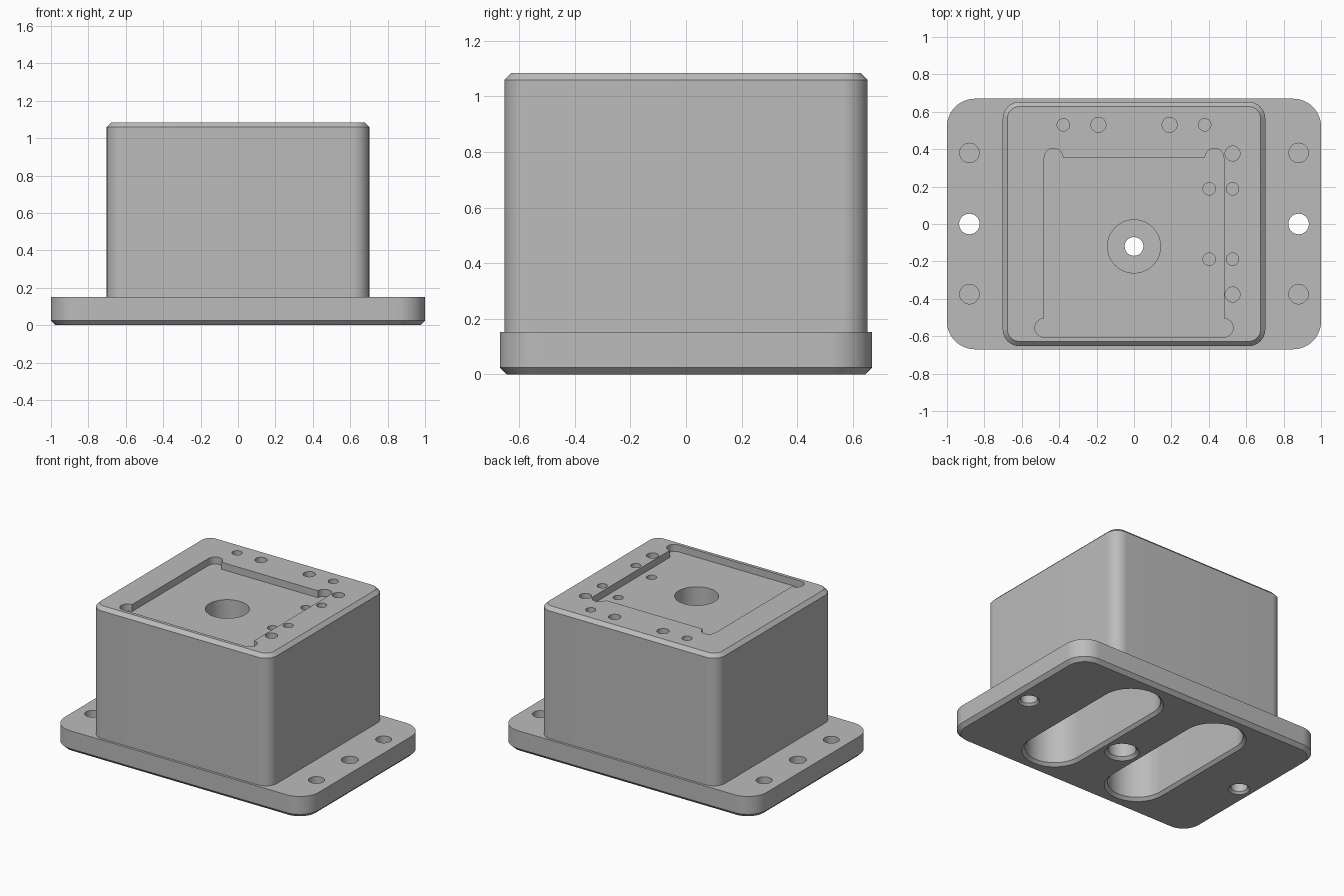
import bpy
import bmesh
from math import cos, sin, radians

if "Cube" in bpy.data.objects:
    bpy.data.objects.remove(bpy.data.objects["Cube"], do_unlink=True)

grey = bpy.data.materials.new("machined_grey")
grey.use_nodes = True
colour = (0.5, 0.5, 0.5, 1)
grey.diffuse_color = colour
grey.node_tree.nodes["Principled BSDF"].inputs["Base Color"].default_value = colour


def arc(cx, cy, r, start, end, steps=14):
    angles = [radians(start + (end - start) * i / steps) for i in range(steps + 1)]
    return [(cx + r * cos(a), cy + r * sin(a)) for a in angles]


def circle(cx, cy, r):
    return arc(cx, cy, r, 0, 360, 40)[:-1]


def rounded(hx, hy, r, cx=0):
    """Rounded rectangle outline from half sizes and corner radius."""
    pts = []
    for i, (sx, sy) in enumerate([(1, 1), (-1, 1), (-1, -1), (1, -1)]):
        pts += arc(cx + sx * (hx - r), sy * (hy - r), r, i * 90, i * 90 + 90)
    return pts


def loft(name, sections):
    """Closed solid through matching outlines at rising heights."""
    bm = bmesh.new()
    rings = [[bm.verts.new((x, y, z)) for x, y in pts] for z, pts in sections]
    n = len(rings[0])
    for low, high in zip(rings, rings[1:]):
        for i in range(n):
            j = (i + 1) % n
            bm.faces.new((low[i], low[j], high[j], high[i]))
    bm.faces.new(rings[0][::-1])
    bm.faces.new(rings[-1])
    bmesh.ops.remove_doubles(bm, verts=bm.verts[:], dist=1e-5)
    bmesh.ops.recalc_face_normals(bm, faces=bm.faces[:])
    mesh = bpy.data.meshes.new(name)
    bm.to_mesh(mesh)
    bm.free()
    mesh.materials.append(grey)
    obj = bpy.data.objects.new(name, mesh)
    bpy.context.collection.objects.link(obj)
    return obj


# Main body: chamfered flange stepping in to the chamfered block
BASE, TOP, C = 0.152, 1.085, 0.025
body = loft("housing", [
    (0, rounded(1 - C, 0.67 - C, 0.15 - C)),
    (C, rounded(1, 0.67, 0.15)),
    (BASE, rounded(1, 0.67, 0.15)),
    (BASE, rounded(0.702, 0.653, 0.09)),
    (TOP - C, rounded(0.702, 0.653, 0.09)),
    (TOP, rounded(0.702 - C, 0.653 - C, 0.09 - C)),
])
cutters = []


def drill(x, y, r, bottom, top):
    cutters.append(loft("hole_cutter", [(bottom, circle(x, y, r)), (top, circle(x, y, r))]))


# Shallow top pocket with relieved corners
half = arc(0.48, -0.555, 0.05, -90, 90) + arc(0.43, 0.355, 0.05, 0, 180)
pocket = half + [(-x, y) for x, y in reversed(half)]
cutters.append(loft("pocket_cutter", [(TOP - 0.05, pocket), (TOP + 0.1, pocket)]))

# Stepped centre bore, chamfered underneath
bore = [(-0.02, 0.13), (0.02, 0.09), (0.5, 0.09), (0.5, 0.05),
        (0.72, 0.05), (0.72, 0.142), (1.2, 0.142)]
cutters.append(loft("bore_cutter", [(z, circle(0, -0.12, r)) for z, r in bore]))

# Underside slots and flange holes
for s in (-1, 1):
    slot = [(-0.02, 0.04), (0.02, 0), (0.8, 0)]
    cutters.append(loft("slot_cutter", [
        (z, rounded(0.19 + e, 0.57 + e, 0.19 + e, s * 0.345)) for z, e in slot]))
    through = [(-0.015, 0.083), (0.015, 0.055), (0.3, 0.055)]
    cutters.append(loft("through_cutter", [(z, circle(s * 0.88, 0, r)) for z, r in through]))
    for y in (-0.375, 0.38):
        drill(s * 0.88, y, 0.052, 0.04, 0.3)

# Blind holes in the top face
SMALL, LARGE = 0.033, 0.04
for s in (-1, 1):
    drill(s * 0.378, 0.53, SMALL, 0.9, 1.2)
    drill(s * 0.19, 0.53, LARGE, 0.9, 1.2)
    drill(0.527, s * 0.377, LARGE, 0.9, 1.2)
    for x in (0.402, 0.527):
        drill(x, s * 0.188, SMALL, 0.9, 1.2)

# Cut everything out of the body
bpy.ops.object.select_all(action="DESELECT")
bpy.context.view_layer.objects.active = body
body.select_set(True)
for cutter in cutters:
    cut = body.modifiers.new("cut", "BOOLEAN")
    cut.operation = "DIFFERENCE"
    cut.solver = "EXACT"
    cut.object = cutter
    bpy.ops.object.modifier_apply(modifier=cut.name)
    bpy.data.objects.remove(cutter, do_unlink=True)

bpy.ops.object.shade_smooth_by_angle(angle=radians(30))
